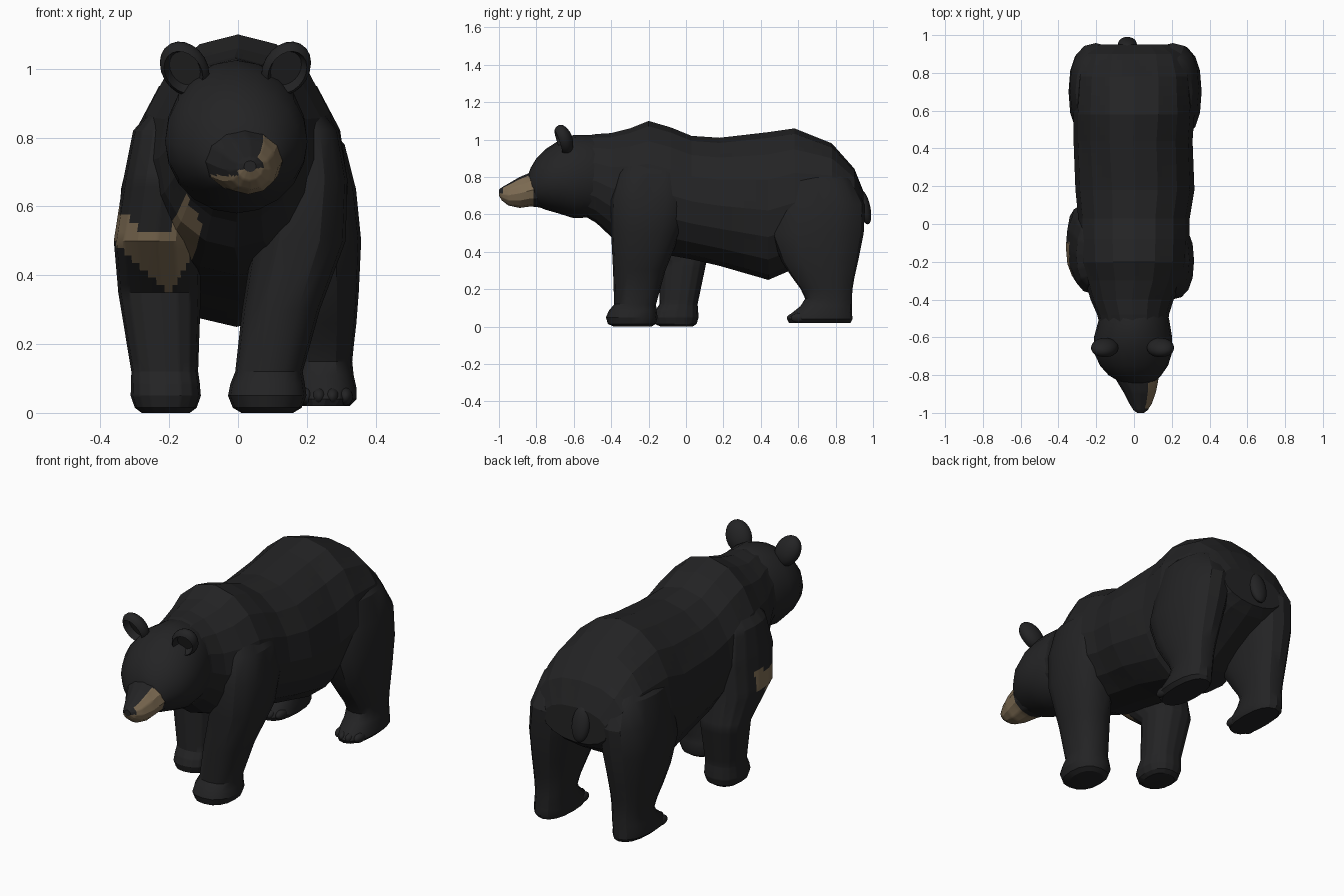
import bpy, bmesh, math
from mathutils import Vector, Matrix


def material(name, rgb):
    m = bpy.data.materials.new(name)
    m.diffuse_color = (*rgb, 1)
    return m


BLACK = material("black_fur", (0.017, 0.017, 0.018))
TAN = material("tan_fur", (0.205, 0.148, 0.086))


def finish(name, bm, smooth=True, tan_rule=None):
    bmesh.ops.recalc_face_normals(bm, faces=bm.faces)
    bm.normal_update()
    for e in bm.edges:
        e.smooth = e.calc_face_angle(0) < math.radians(28)
    for f in bm.faces:
        f.smooth = smooth
        if tan_rule and tan_rule(f.calc_center_median(), f.normal):
            f.material_index = 1
    me = bpy.data.meshes.new(name)
    bm.to_mesh(me)
    bm.free()
    me.materials.append(BLACK)
    if tan_rule:
        me.materials.append(TAN)
    ob = bpy.data.objects.new(name, me)
    bpy.context.collection.objects.link(ob)
    return ob


def refine(rings, k):
    """Split every facet into k x k flat pieces."""
    wide = [[r[i].lerp(r[(i + 1) % len(r)], j / k) for i in range(len(r)) for j in range(k)]
            for r in rings]
    out = [[p.lerp(q, j / k) for p, q in zip(a, b)]
           for a, b in zip(wide, wide[1:]) for j in range(k)]
    return out + [wide[-1]]


def loft(name, rings, k=1, smooth=True, tan_rule=None):
    bm = bmesh.new()
    rows = [[bm.verts.new(p) for p in r] for r in refine(rings, k)]
    n = len(rows[0])
    for a, b in zip(rows, rows[1:]):
        for i in range(n):
            j = (i + 1) % n
            bm.faces.new((a[i], a[j], b[j], b[i]))
    bm.faces.new(rows[0])
    bm.faces.new(rows[-1])
    return finish(name, bm, smooth, tan_rule)


def sq(v, p):
    return math.copysign(abs(v) ** p, v)


def along_y(sections, n):
    """Sections: y, centre x, half width, bottom z, top z, optional squareness of the upper half."""
    rings = []
    for y, cx, w, zb, zt, *p in sections:
        zm = zb + 0.47 * (zt - zb)
        ring = []
        for i in range(n):
            a = 2 * math.pi * i / n
            s, e = math.sin(a), p[0] if p and i < n / 2 else 1
            ring.append(Vector((cx + w * sq(math.cos(a), e), y,
                                zm + sq(s, e) * (zt - zm if s > 0 else zm - zb))))
        rings.append(ring)
    return rings


def along_z(sections, n, side=1, shift=0):
    """Sections: z, centre x, centre y, x radius, y radius; shift moves the foot inward."""
    return [[Vector((side * (cx - shift * max(0, 1 - z / 0.7) + rx * sq(math.cos(2 * math.pi * i / n), 0.85)),
                     cy + ry * sq(math.sin(2 * math.pi * i / n), 0.85), z)) for i in range(n)]
            for z, cx, cy, rx, ry in sections]


def ball(name, loc, scale, rot=(0, 0, 0), dish=False):
    bm = bmesh.new()
    bmesh.ops.create_uvsphere(bm, u_segments=20, v_segments=14, radius=1,
                              matrix=Matrix.Rotation(math.pi / 2, 4, 'X'))
    for v in bm.verts:
        if dish and v.co.y < 0 and math.hypot(v.co.x, v.co.z) < 0.75:
            v.co.y = 0.1
        v.co = Vector(a * b for a, b in zip(v.co, scale))
    turn = Matrix.Rotation(rot[2], 4, 'Z') @ Matrix.Rotation(rot[1], 4, 'Y') @ Matrix.Rotation(rot[0], 4, 'X')
    bm.transform(Matrix.Translation(loc) @ turn)
    return finish(name, bm)


# Tan patch on one shoulder, running round to its outer side
def shoulder_patch(c, n):
    x = c.x
    low = 0.35 + (0.9 * (-0.2 - x) if x < -0.2 else 1.6 * (x + 0.2))
    high = 0.53 + max(0, 0.1 - 2 * abs(x + 0.15)) + max(0, 0.95 * (-0.28 - x))
    return x < -0.11 and c.y < -0.1 and n.y < 0.4 and low < c.z < high


# Tan side and chin of the muzzle, with a dark nose tip
def muzzle_patch(c, n):
    nose = c.y < -0.98 and c.z > 0.712
    chin = c.z < (0.708 if c.x > 0.0 else 0.69)
    return c.y < -0.822 and c.z < 0.803 and not nose and (n.x > 0.42 or chin)


# Torso with shoulder hump, keeled belly and broad sloping rump
loft("torso", along_y([
    (-0.54, 0, 0.18, 0.59, 1.02), (-0.48, -0.005, 0.19, 0.555, 1.03), (-0.40, -0.01, 0.22, 0.48, 1.035),
    (-0.30, 0, 0.26, 0.44, 1.06), (-0.20, 0, 0.29, 0.40, 1.10), (-0.08, 0, 0.295, 0.38, 1.065),
    (0.03, 0, 0.295, 0.36, 1.02), (0.18, 0.005, 0.315, 0.325, 1.01), (0.44, -0.005, 0.315, 0.25, 1.04, 0.97),
    (0.58, 0, 0.32, 0.31, 1.06, 0.95), (0.78, 0, 0.305, 0.42, 0.98, 0.9), (0.90, 0, 0.265, 0.49, 0.845, 0.85),
    (0.95, 0, 0.19, 0.53, 0.72, 0.85)], 16), 4, False, shoulder_patch)

# Head
loft("head", along_y([
    (-0.42, 0, 0.15, 0.62, 0.99), (-0.50, 0, 0.185, 0.585, 1.025), (-0.60, -0.005, 0.207, 0.58, 1.025),
    (-0.68, -0.005, 0.207, 0.605, 0.995), (-0.75, 0, 0.18, 0.625, 0.95),
    (-0.80, 0.005, 0.14, 0.645, 0.90), (-0.83, 0.015, 0.10, 0.66, 0.85),
    (-0.845, 0.02, 0.06, 0.68, 0.81)], 20))

# Muzzle
loft("muzzle", along_y([
    (-0.76, 0.01, 0.125, 0.635, 0.86), (-0.83, 0.018, 0.11, 0.643, 0.825),
    (-0.89, 0.03, 0.086, 0.635, 0.80), (-0.95, 0.035, 0.06, 0.648, 0.765),
    (-0.985, 0.035, 0.038, 0.675, 0.745), (-1.0, 0.035, 0.018, 0.70, 0.733)], 12), 5, True, muzzle_patch)

# Ears, dished at the front and leaning outward
for side, x in (("left", -0.155), ("right", 0.14)):
    s = math.copysign(1, x)
    ball(side + "_ear", (x, -0.655, 1.0), (0.068, 0.048, 0.086), (0.38, 0.45 * s, 0.3 * s), True)

# Front legs, one stepping ahead of the other
loft("right_front_leg", along_z([
    (0.0, 0.085, -0.285, 0.075, 0.10), (0.015, 0.085, -0.29, 0.10, 0.128),
    (0.05, 0.085, -0.29, 0.114, 0.138), (0.085, 0.086, -0.285, 0.108, 0.128),
    (0.12, 0.09, -0.272, 0.098, 0.112),
    (0.30, 0.125, -0.25, 0.113, 0.14), (0.50, 0.178, -0.215, 0.135, 0.185),
    (0.68, 0.20, -0.195, 0.118, 0.205), (0.82, 0.195, -0.19, 0.098, 0.17),
    (0.95, 0.14, -0.18, 0.05, 0.10)], 16))
loft("left_front_leg", along_z([
    (0.0, -0.21, -0.05, 0.07, 0.085), (0.015, -0.21, -0.055, 0.09, 0.112),
    (0.05, -0.21, -0.055, 0.102, 0.122), (0.085, -0.211, -0.05, 0.10, 0.115),
    (0.12, -0.213, -0.04, 0.097, 0.102),
    (0.35, -0.228, -0.015, 0.12, 0.125), (0.50, -0.236, -0.12, 0.125, 0.205),
    (0.68, -0.215, -0.15, 0.118, 0.22), (0.82, -0.20, -0.16, 0.105, 0.175),
    (0.95, -0.14, -0.17, 0.05, 0.10)], 16), 7, True, shoulder_patch)

# Hind legs with haunches, and toes; the left foot stands closer in
for side, s, shift in (("left", -1, 0.04), ("right", 1, 0)):
    loft(side + "_hind_leg", along_z([
        (0.02, 0.25, 0.715, 0.075, 0.165), (0.04, 0.255, 0.715, 0.09, 0.175),
        (0.07, 0.255, 0.725, 0.09, 0.163), (0.11, 0.25, 0.75, 0.086, 0.138),
        (0.15, 0.247, 0.762, 0.085, 0.125), (0.20, 0.246, 0.752, 0.091, 0.138),
        (0.26, 0.244, 0.735, 0.10, 0.165), (0.35, 0.238, 0.715, 0.113, 0.205),
        (0.50, 0.225, 0.70, 0.133, 0.25), (0.65, 0.205, 0.72, 0.138, 0.238),
        (0.78, 0.185, 0.70, 0.125, 0.19), (0.92, 0.11, 0.67, 0.06, 0.10)], 16, s, shift))
    for i in range(4):
        ball(f"{side}_hind_toe_{i + 1}",
             (s * (0.198 - 0.95 * shift + 0.038 * i), 0.575 + 0.01 * abs(2 * i - 3), 0.047),
             (0.022, 0.045, 0.026))

# Tail
ball("tail", (-0.035, 0.953, 0.64), (0.05, 0.032, 0.095), (0.22, 0, 0))
